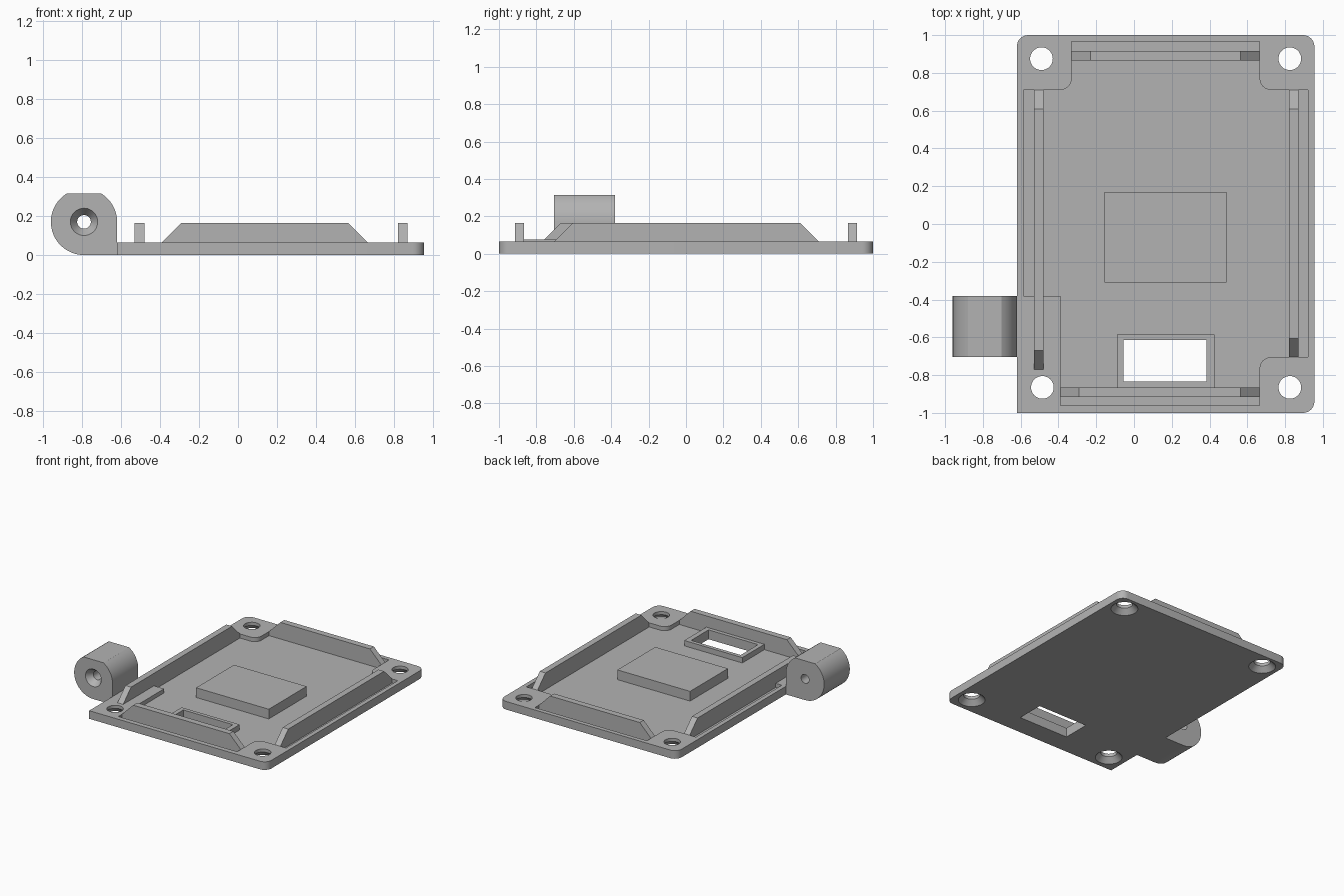
import bpy
import bmesh
from math import sin, cos, pi, radians
from mathutils import Vector

cube = bpy.data.objects.get("Cube")
if cube:
    bpy.data.objects.remove(cube, do_unlink=True)

grey = bpy.data.materials.new("plain grey")
grey.use_nodes = True
COLOUR = (0.45, 0.45, 0.45, 1)
grey.diffuse_color = COLOUR
grey.node_tree.nodes["Principled BSDF"].inputs["Base Color"].default_value = COLOUR

TOP, FLOOR, RIB_TOP = 0.065, 0.032, 0.165


def finish(name, bm):
    bmesh.ops.recalc_face_normals(bm, faces=bm.faces)
    mesh = bpy.data.meshes.new(name)
    bm.to_mesh(mesh)
    bm.free()
    obj = bpy.data.objects.new(name, mesh)
    obj.data.materials.append(grey)
    bpy.context.collection.objects.link(obj)
    return obj


def prism(name, outline, plane, lo, hi):
    """Extrude a 2D outline along the axis that is not in the plane."""
    axis = ({"x", "y", "z"} - set(plane)).pop()
    bm = bmesh.new()
    rings = []
    for depth in (lo, hi):
        ring = []
        for a, b in outline:
            place = {plane[0]: a, plane[1]: b, axis: depth}
            ring.append(bm.verts.new((place["x"], place["y"], place["z"])))
        rings.append(ring)
        bm.faces.new(ring)
    n = len(outline)
    for i in range(n):
        j = (i + 1) % n
        bm.faces.new((rings[0][i], rings[0][j], rings[1][j], rings[1][i]))
    return finish(name, bm)


def box(name, x0, x1, y0, y1, z0, z1):
    return prism(name, [(x0, y0), (x1, y0), (x1, y1), (x0, y1)], "xy", z0, z1)


def lathe(name, centre, along, profile, sides=48):
    """Round cutter: radius and distance pairs along the y or z axis."""
    bm = bmesh.new()
    rings = []
    for r, h in profile:
        ring = []
        for i in range(sides):
            u, v = r * cos(2 * pi * i / sides), r * sin(2 * pi * i / sides)
            offset = (u, v, h) if along == "z" else (u, h, v)
            ring.append(bm.verts.new(Vector(centre) + Vector(offset)))
        rings.append(ring)
    for a, b in zip(rings, rings[1:]):
        for i in range(sides):
            j = (i + 1) % sides
            bm.faces.new((a[i], a[j], b[j], b[i]))
    bm.faces.new(rings[0])
    bm.faces.new(rings[-1])
    return finish(name, bm)


def rounded(corners, steps=8):
    """Fillet each right-angled corner given as x, y, radius."""
    out = []
    for i, (x, y, r) in enumerate(corners):
        p = Vector((x, y))
        if not r:
            out.append((x, y))
            continue
        d1 = (Vector(corners[i - 1][:2]) - p).normalized()
        d2 = (Vector(corners[(i + 1) % len(corners)][:2]) - p).normalized()
        c = p + r * (d1 + d2)
        for k in range(steps + 1):
            t = pi / 2 * k / steps
            out.append(tuple(c - r * (d2 * cos(t) + d1 * sin(t))))
    return out


def cut(obj, cutter):
    mod = obj.modifiers.new("cut", "BOOLEAN")
    mod.operation = "DIFFERENCE"
    mod.solver = "EXACT"
    mod.object = cutter
    bpy.context.view_layer.objects.active = obj
    bpy.ops.object.modifier_apply(modifier=mod.name)
    bpy.data.objects.remove(cutter, do_unlink=True)


def smooth(obj):
    bpy.ops.object.select_all(action="DESELECT")
    obj.select_set(True)
    bpy.context.view_layer.objects.active = obj
    bpy.ops.object.shade_smooth_by_angle(angle=radians(30))


# Base plate with a sunken floor
R = 0.06
plate = prism("base_plate", rounded([
    (-0.62, -1, 0), (0.955, -1, R), (0.955, 1, R), (-0.62, 1, R)]), "xy", 0, TOP)
pocket = prism("pocket_cutter", rounded([
    (-0.33, 0.965, 0), (-0.33, 0.71, R), (-0.585, 0.71, 0), (-0.585, -0.38, 0),
    (-0.39, -0.38, 0), (-0.39, -0.96, 0), (0.665, -0.96, 0), (0.665, -0.705, R),
    (0.92, -0.705, 0), (0.92, 0.71, 0), (0.665, 0.71, R), (0.665, 0.965, 0)]),
    "xy", FLOOR, 0.2)
cut(plate, pocket)

# Corner screw holes, countersunk from below
for x, y in ((-0.49, 0.875), (0.825, 0.875), (-0.485, -0.865), (0.825, -0.865)):
    cut(plate, lathe("hole_cutter", (x, y, 0), "z",
                     [(0.108, -0.01), (0.06, 0.04), (0.06, 0.1)]))

# Window through the plate and its raised frame
frame = box("window_frame", -0.09, 0.425, -0.867, -0.585, FLOOR, 0.075)
for part in (plate, frame):
    cut(part, box("window_cutter", -0.055, 0.385, -0.835, -0.615, -0.1, 0.2))
smooth(plate)

# Raised pad in the middle
box("centre_pad", -0.155, 0.49, -0.31, 0.17, FLOOR, 0.11)

# Four upright ribs with sloping ends
ribs = (("left_rib", "yz", -0.705, 0.71, 0.82, 0.87),
        ("right_rib", "yz", -0.77, 0.71, -0.53, -0.48),
        ("front_rib", "xz", -0.39, 0.665, -0.915, -0.865),
        ("back_rib", "xz", -0.33, 0.665, 0.865, 0.915))
for name, plane, start, end, lo, hi in ribs:
    prism(name, [(start, FLOOR), (end, FLOOR), (end, TOP), (end - 0.1, RIB_TOP),
                 (start + 0.1, RIB_TOP), (start, TOP)], plane, lo, hi)

# Side lug: round barrel with a flat top and a square foot
CX, CZ, RAD = -0.79, 0.17, 0.17
angles = [58.5 * i / 10 for i in range(11)] + [121.5 + 148.5 * i / 24 for i in range(25)]
outline = [(CX + RAD * cos(radians(a)), CZ + RAD * sin(radians(a))) for a in angles]
lug = prism("side_lug", outline + [(CX + RAD, 0)], "xz", -0.705, -0.38)
cut(lug, lathe("lug_hole_cutter", (CX, -0.705, CZ), "y",
               [(0.077, -0.01), (0.035, 0.05), (0.035, 0.4)]))
smooth(lug)
